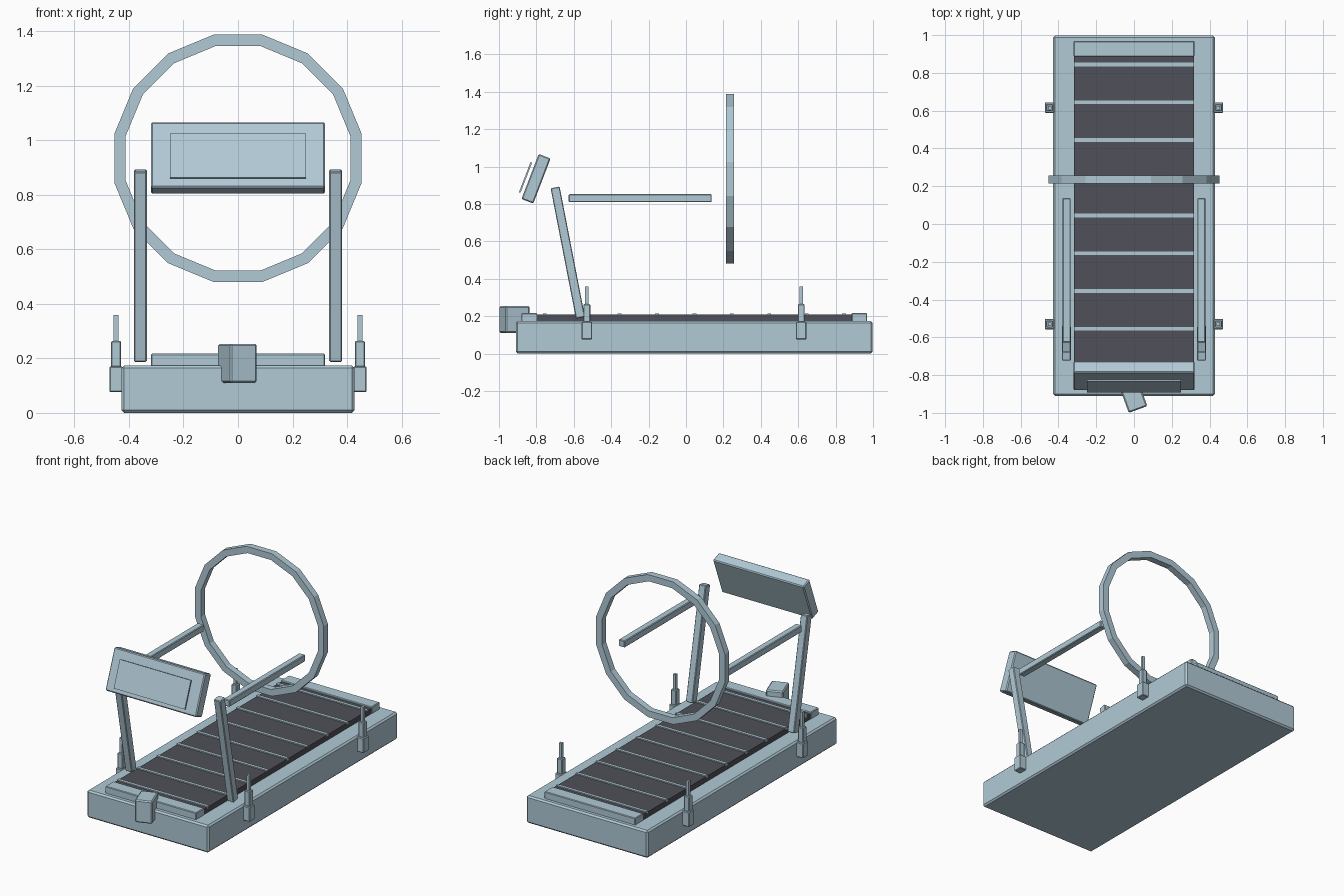
import bpy
import bmesh
from math import radians, pi, sin, cos
from mathutils import Matrix, Vector

cube = bpy.data.objects.get("Cube")
if cube:
    bpy.data.objects.remove(cube, do_unlink=True)


def make_material(name, rgb):
    mat = bpy.data.materials.new(name)
    mat.use_nodes = True
    colour = (*rgb, 1.0)
    mat.diffuse_color = colour
    mat.node_tree.nodes["Principled BSDF"].inputs["Base Color"].default_value = colour
    return mat


BODY = make_material("pale blue grey", (0.44, 0.59, 0.67))
BELT = make_material("charcoal", (0.08, 0.08, 0.10))


def finish(name, bm, mat, loc=(0, 0, 0), rot=(0, 0, 0), bevel=0):
    mesh = bpy.data.meshes.new(name)
    bmesh.ops.recalc_face_normals(bm, faces=bm.faces)
    bm.to_mesh(mesh)
    bm.free()
    mesh.materials.append(mat)
    obj = bpy.data.objects.new(name, mesh)
    obj.location = loc
    obj.rotation_euler = [radians(a) for a in rot]
    bpy.context.collection.objects.link(obj)
    if bevel:
        mod = obj.modifiers.new("soft_edges", "BEVEL")
        mod.width = bevel
        mod.segments = 1
    return obj


def box(name, size, loc, rot=(0, 0, 0), mat=BODY, bevel=0.004):
    bm = bmesh.new()
    bmesh.ops.create_cube(bm, size=1)
    bmesh.ops.scale(bm, vec=size, verts=bm.verts)
    return finish(name, bm, mat, loc, rot, bevel)


# Deck, running belt and its cross strips
box("deck", (0.856, 1.908, 0.174), (0, 0.044, 0.087), bevel=0.01)
box("belt", (0.636, 1.69, 0.057), (0, 0.045, 0.1795), mat=BELT, bevel=0)
for i in range(9):
    box(f"belt_strip_{i + 1}", (0.636, 0.02, 0.015),
        (0, 0.845 - 0.2 * i, 0.2075), bevel=0)

# Raised covers at both ends of the belt
for name, y in (("front_cover", -0.838), ("back_cover", 0.927)):
    box(name, (0.64, 0.083, 0.05), (0, y, 0.192))

# Turned motor housing at the front
box("motor_housing", (0.105, 0.138, 0.143), (-0.002, -0.917, 0.182),
    rot=(0, 0, 20), bevel=0.007)

# Tilted console with a raised screen plate
box("console", (0.64, 0.068, 0.258), (0, -0.802, 0.935), rot=(-21, 0, 0), bevel=0.006)
box("screen", (0.50, 0.009, 0.173), (0, -0.858, 0.942), rot=(-21, 0, 0), bevel=0)

# Uprights, handrails and the stepped posts on each side
for side, s in (("left", 1), ("right", -1)):
    box(f"{side}_upright", (0.047, 0.049, 0.71), (s * 0.358, -0.632, 0.54),
        rot=(11, 0, 0))
    box(f"{side}_handrail", (0.043, 0.764, 0.043), (s * 0.357, -0.245, 0.831))
    for end, y in (("front", -0.53), ("back", 0.616)):
        x = s * 0.447
        box(f"{side}_{end}_bracket", (0.05, 0.056, 0.094), (x, y, 0.123))
        box(f"{side}_{end}_post", (0.037, 0.037, 0.097), (x, y, 0.216))
        box(f"{side}_{end}_rod", (0.018, 0.018, 0.097), (x, y, 0.311), bevel=0)

# Upright sixteen-sided hoop, spun from a square section
SIDES = 16
half = pi / SIDES
inner, outer, depth = 0.412 / cos(half), 0.4535 / cos(half), 0.021
bm = bmesh.new()
direction = Vector((sin(half), 0, cos(half)))
section = [bm.verts.new(direction * r + Vector((0, y, 0)))
           for r, y in ((inner, -depth), (outer, -depth), (outer, depth), (inner, depth))]
edges = [bm.edges.new((section[i], section[(i + 1) % 4])) for i in range(4)]
bmesh.ops.spin(bm, geom=section + edges, cent=(0, 0, 0), axis=(0, 1, 0),
               angle=2 * pi, steps=SIDES, use_duplicate=False)
bmesh.ops.remove_doubles(bm, verts=bm.verts, dist=0.0005)
finish("hoop", bm, BODY, (0, 0.235, 0.934))
